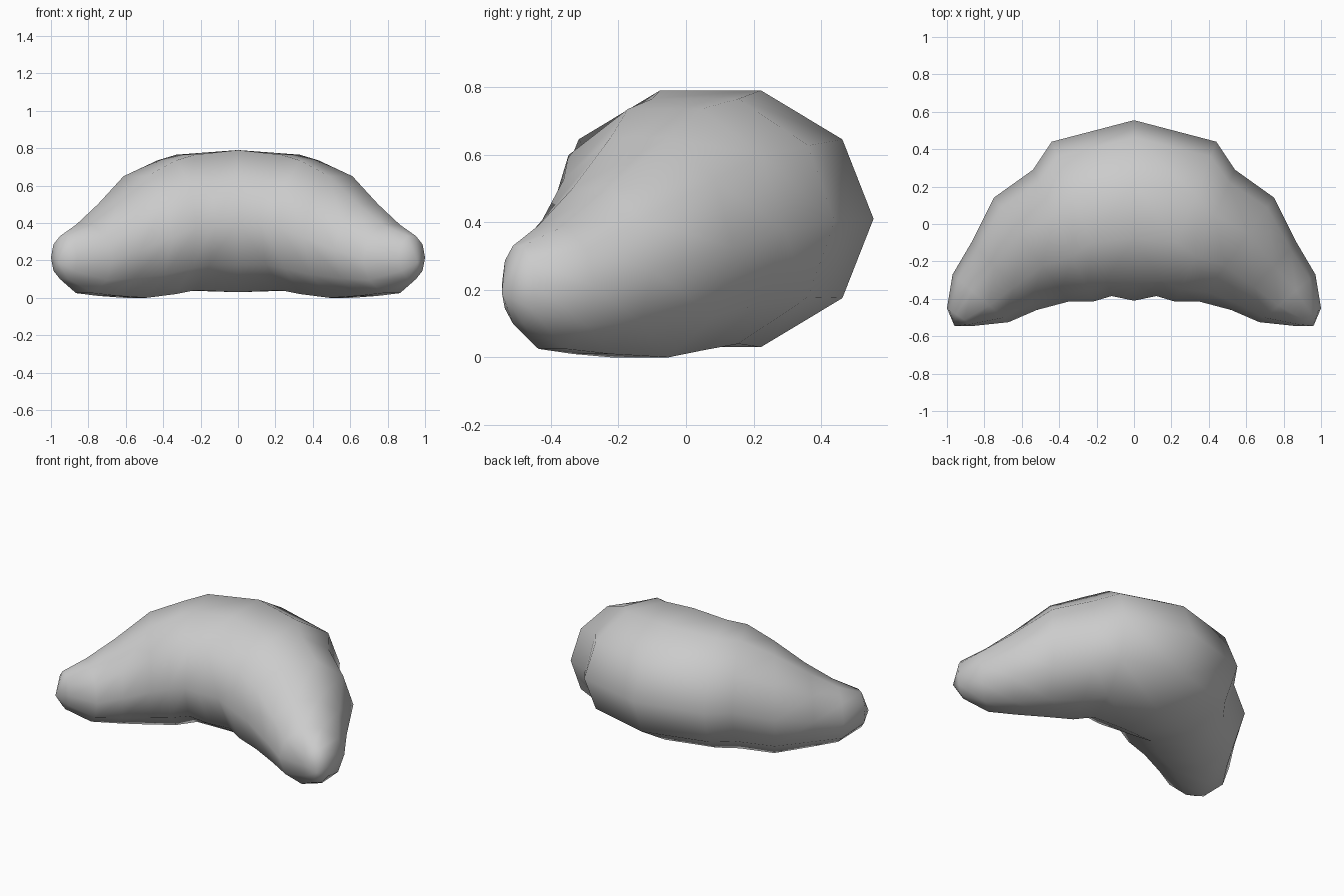
import bpy, bmesh
from math import cos, sin, tau

cube = bpy.data.objects.get("Cube")
if cube:
    bpy.data.objects.remove(cube, do_unlink=True)

SIDES = 10

# Fanned cross-sections from the middle to one end:
# back x, back y, front x, front y, bottom z, top z
SECTIONS = [
    (0.00, 0.555, 0.00, -0.41, 0.03, 0.79),
    (0.44, 0.44, 0.12, -0.385, 0.04, 0.765),
    (0.54, 0.29, 0.22, -0.415, 0.02, 0.735),
    (0.75, 0.14, 0.35, -0.415, 0.00, 0.65),
    (0.87, -0.10, 0.52, -0.46, 0.01, 0.50),
    (0.97, -0.27, 0.67, -0.525, 0.025, 0.39),
    (1.00, -0.45, 0.86, -0.545, 0.10, 0.33),
]
TIP = (0.96, -0.545, 0.19)


def add_ring(bm, section, side):
    """Ten-sided upright oval between its back and front points."""
    bx, by, fx, fy, low, high = section
    mid_z = (low + high) / 2
    rise = (high - low) / 2 / sin(tau / 5)
    ring = []
    for i in range(SIDES):
        a = tau * i / SIDES
        t = (1 + cos(a)) / 2
        ring.append(bm.verts.new((side * (fx + (bx - fx) * t),
                                  fy + (by - fy) * t,
                                  mid_z + rise * sin(a))))
    return ring


bm = bmesh.new()
middle = add_ring(bm, SECTIONS[0], 1)
for side in (1, -1):
    rings = [middle] + [add_ring(bm, s, side) for s in SECTIONS[1:]]
    # Body walls
    for a, b in zip(rings, rings[1:]):
        for i in range(SIDES):
            j = (i + 1) % SIDES
            bm.faces.new((a[i], a[j], b[j], b[i]))
    # Blunt end
    tip = bm.verts.new((side * TIP[0], TIP[1], TIP[2]))
    for i in range(SIDES):
        bm.faces.new((rings[-1][i], rings[-1][(i + 1) % SIDES], tip))
bmesh.ops.recalc_face_normals(bm, faces=bm.faces[:])
for face in bm.faces:
    face.smooth = True

mesh = bpy.data.meshes.new("crescent_roll")
bm.to_mesh(mesh)
bm.free()
body = bpy.data.objects.new("crescent_roll", mesh)
bpy.context.collection.objects.link(body)

# Plain grey surface
grey = bpy.data.materials.new("light_grey")
grey.use_nodes = True
colour = (0.6, 0.6, 0.6, 1)
grey.diffuse_color = colour
grey.node_tree.nodes["Principled BSDF"].inputs["Base Color"].default_value = colour
mesh.materials.append(grey)
